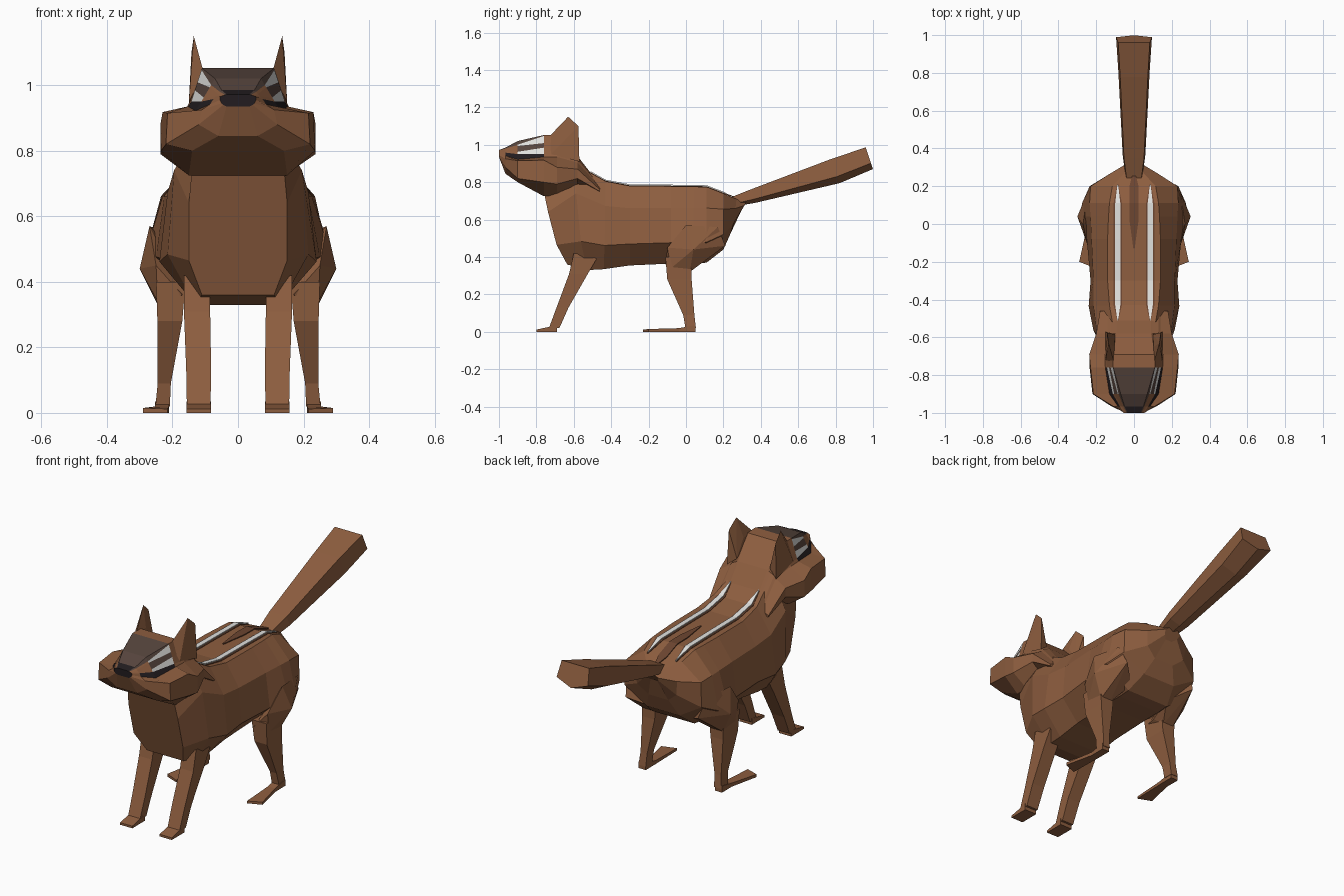
import bpy, bmesh
from mathutils import Vector

old = bpy.data.objects.get("Cube")
if old:
    bpy.data.objects.remove(old, do_unlink=True)


def material(name, rgb):
    m = bpy.data.materials.new(name)
    m.use_nodes = True
    m.diffuse_color = (*rgb, 1)
    bsdf = m.node_tree.nodes["Principled BSDF"]
    bsdf.inputs["Base Color"].default_value = (*rgb, 1)
    bsdf.inputs["Roughness"].default_value = 0.9
    return m


BROWN = material("fur_brown", (.27, .112, .05))
DARK = material("forehead_grey_brown", (.092, .058, .046))
BLACK = material("nose_black", (.016, .012, .014))
WHITE = material("stripe_white", (.75, .75, .73))
SHADE = material("stripe_edge_brown", (.15, .06, .03))


def finish(name, bm, mats):
    bmesh.ops.recalc_face_normals(bm, faces=bm.faces)
    me = bpy.data.meshes.new(name)
    bm.to_mesh(me)
    bm.free()
    for m in mats:
        me.materials.append(m)
    ob = bpy.data.objects.new(name, me)
    bpy.context.collection.objects.link(ob)
    return ob


def loft(name, rings, mats=(BROWN,), rule=lambda seg, i: 0):
    """Skin a list of equal closed rings and cap both ends."""
    bm = bmesh.new()
    vs = [[bm.verts.new(p) for p in r] for r in rings]
    n = len(rings[0])
    for s in range(len(vs) - 1):
        for i in range(n):
            j = (i + 1) % n
            f = bm.faces.new((vs[s][i], vs[s][j], vs[s + 1][j], vs[s + 1][i]))
            f.material_index = rule(s, i)
    bm.faces.new(vs[0]).material_index = rule(-1, 0)
    bm.faces.new(vs[-1])
    return finish(name, bm, mats)


def hull(name, pts, side=1):
    bm = bmesh.new()
    for x, y, z in pts:
        bm.verts.new((x * side, y, z))
    bmesh.ops.convex_hull(bm, input=bm.verts)
    loose = [v for v in bm.verts if not v.link_faces]
    bmesh.ops.delete(bm, geom=loose, context='VERTS')
    return finish(name, bm, [BROWN])


def whole(half):
    """Close a half ring by mirroring it across x = 0."""
    return half + [(-x, y, z) for x, y, z in reversed(half)]


# Body: y top, y bottom, z top, z bottom, then four half widths downwards
body = []
for yt, yb, zt, zb, *w in [
        (-.76, -.635, .75, .36, .14, .15, .15, .11),
        (-.60, -.53, .90, .33, .10, .195, .215, .13),
        (-.43, -.44, .805, .335, .13, .215, .24, .13),
        (-.30, -.30, .78, .355, .14, .215, .23, .13),
        (-.08, -.08, .778, .365, .14, .225, .25, .13),
        (.04, .04, .776, .365, .135, .23, .285, .13),
        (.11, .11, .775, .37, .13, .235, .275, .13),
        (.20, .20, .74, .44, .115, .23, .235, .10),
        (.27, .24, .71, .53, .05, .13, .12, .06),
        (.32, .28, .69, .64, .03, .05, .04, .02)]:
    body.append(whole([(x, yb + (yt - yb) * t ** .6, zb + (zt - zb) * t)
                       for x, t in zip(w, (1, .72, .27, 0))]))
loft("body", body)


# Head: top to brow is cut into bands, then eye, cheek top, cheek and jaw
def head_ring(y, cuts, top, brow, *rest):
    a, b = Vector(top), Vector(brow)
    pts = [a.lerp(b, t) for t in (0, *cuts, 1)] + list(rest)
    return whole([(p[0], y, p[1]) for p in pts])


EVEN, NARROW, WIDE = (.2, .45, .7), (.28, .38, .82), (.05, .42, .66)
head = [
    head_ring(-1.0, EVEN, (.035, .972), (.055, .965), (.055, .955), (.05, .945), (.045, .94), (.035, .935)),
    head_ring(-.965, EVEN, (.05, .985), (.075, .958), (.085, .942), (.11, .925), (.12, .88), (.06, .845)),
    head_ring(-.90, NARROW, (.07, 1.02), (.112, .95), (.13, .922), (.215, .915), (.22, .82), (.14, .80)),
    head_ring(-.76, WIDE, (.11, 1.052), (.143, .95), (.152, .935), (.23, .918), (.235, .80), (.15, .725)),
    head_ring(-.69, WIDE, (.11, 1.05), (.15, .945), (.155, .935), (.237, .88), (.237, .79), (.15, .73)),
    head_ring(-.58, EVEN, (.09, .94), (.13, .92), (.14, .905), (.20, .87), (.20, .82), (.13, .76)),
    head_ring(-.46, EVEN, (.09, .785), (.13, .78), (.14, .775), (.18, .76), (.18, .75), (.10, .74))]


def head_colour(seg, i):
    n = len(head[0]) // 2
    band = i if i < n else 2 * n - 2 - i
    if seg == -1 or (seg == 0 and band == -1):
        return 2
    if seg <= 2 and band <= 0:
        return 1
    if seg == 2 and band in (1, 3):
        return 3
    if seg == 2 and band == 2:
        return 1
    if seg in (1, 2) and band == 4:
        return 2
    return 0


loft("head", head, (BROWN, DARK, BLACK, WHITE), head_colour)

# Tail: five-sided, flat on top, widening to the tip
tail = []
for y, z, w, h in [(.25, .695, .045, .025), (.36, .726, .06, .036),
                   (.80, .86, .083, .065), (.98, .928, .095, .058)]:
    tail.append([(x * w, y - k * h * .33, z + k * h) for x, k in
                 [(.88, 1), (1, -.45), (0, -1), (-1, -.45), (-.88, 1)]])
loft("tail", tail)


# Legs: boxy sections given as x, y, z, half width, half depth
def leg(name, sections, side):
    loft(name, [[((x + a * hx) * side, y + b * hy, z)
                 for a, b in ((-1, -1), (1, -1), (1, 1), (-1, 1))]
                for x, y, z, hx, hy in sections])


def foot(name, x, hx, front, back, toe, heel, side):
    hull(name, [(x + s * hx, y, z) for s in (-1, 1) for y, z in
                ((front, 0), (back, 0), (front, toe), (back, heel))], side)


for label, side in (("left", 1), ("right", -1)):
    leg(label + "_front_leg",
        [(.125, -.53, .42, .04, .07), (.125, -.575, .31, .04, .05),
         (.12, -.66, .13, .038, .032), (.12, -.705, .02, .036, .028)], side)
    foot(label + "_front_foot", .12, .037, -.80, -.69, .012, .035, side)

    hull(label + "_haunch", [
        (.30, .04, .44), (.27, 0, .57), (.245, .17, .56), (.22, .21, .46),
        (.25, -.10, .45), (.17, -.11, .36), (.245, -.08, .34), (.24, .02, .32),
        (.18, .02, .32), (.12, .12, .40), (.15, -.02, .36)], side)
    leg(label + "_hind_leg",
        [(.205, -.04, .40, .045, .07), (.208, -.035, .28, .038, .065),
         (.225, .015, .09, .02, .03), (.23, .025, .02, .022, .028)], side)
    foot(label + "_hind_foot", .232, .022, -.05, .05, .018, .035, side)
    hull(label + "_hind_toes", [
        (.21, -.02, 0), (.25, -.02, 0), (.21, -.02, .02), (.25, -.02, .02),
        (.215, -.23, 0), (.29, -.20, 0), (.215, -.23, .012), (.29, -.20, .015)], side)

    hull(label + "_ear", [
        (.105, -.735, 1.04), (.15, -.72, .95), (.15, -.57, .91), (.10, -.585, .95),
        (.135, -.63, 1.15), (.142, -.575, 1.10), (.105, -.65, 1.04)], side)


# Back stripes: thin plates that follow the back and taper at both ends
def stripe(name, x, width, path, lift, mat):
    rings = []
    for k, (y, z) in enumerate(path):
        w = width * (.15 if k in (0, len(path) - 1) else 1)
        rings.append([(x - w, y, z + lift), (x + w, y, z + lift),
                      (x + w, y, z - .001), (x - w, y, z - .001)])
    loft(name, rings, (mat,))


back = [(-.51, .85), (-.43, .805), (-.30, .78), (-.08, .778), (.11, .775), (.21, .737)]
for label, side in (("left", 1), ("right", -1)):
    stripe(label + "_stripe_edge", .086 * side, .022, back, .003, SHADE)
    stripe(label + "_white_stripe", .086 * side, .0135, back, .0085, WHITE)
stripe("spine_stripe", 0, .024,
       [(-.13, .778), (.02, .777), (.11, .775), (.20, .74), (.28, .71)], .005, SHADE)
